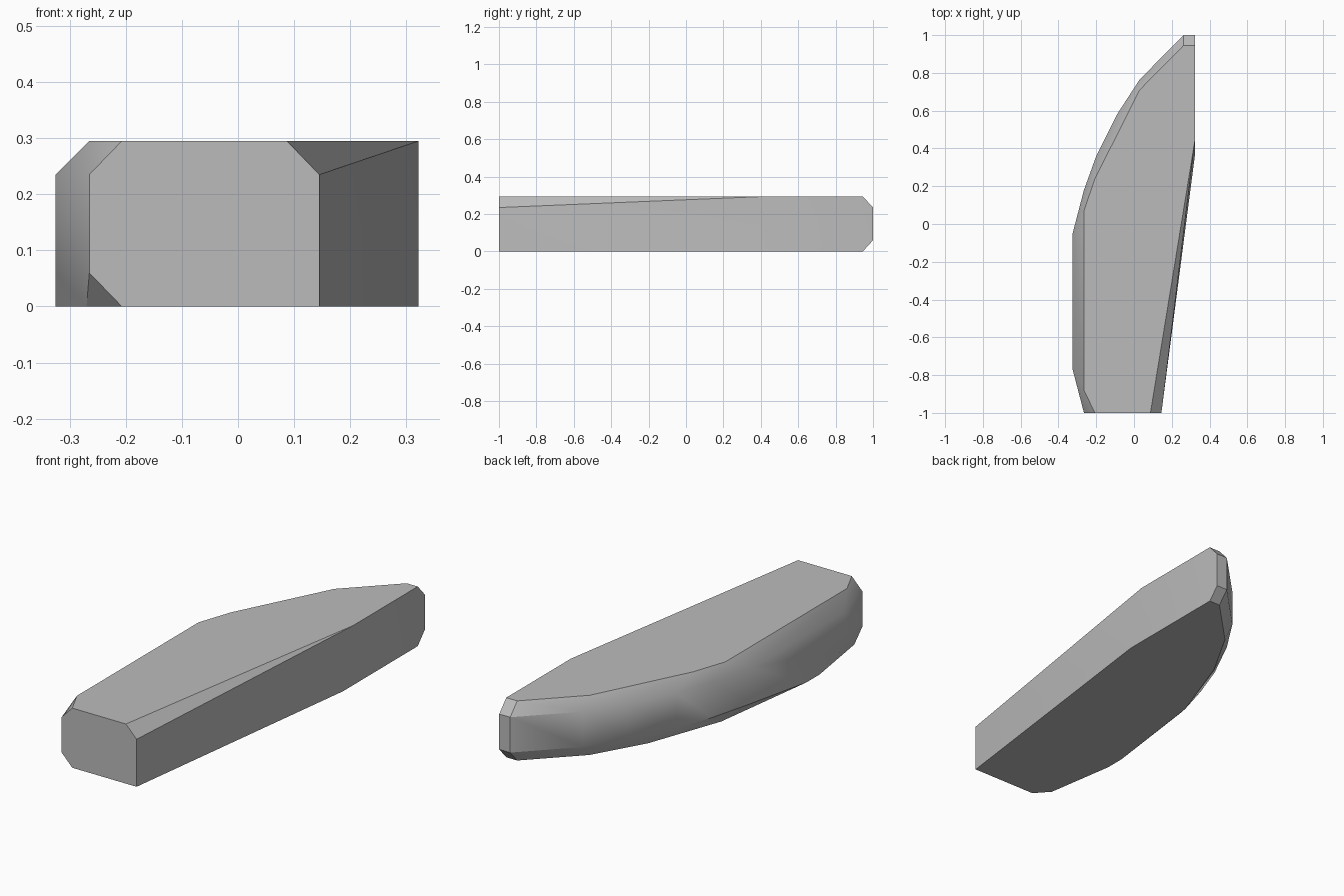
import bpy, bmesh, math

cube = bpy.data.objects.get("Cube")
if cube:
    bpy.data.objects.remove(cube, do_unlink=True)

# Stone grey material
stone = bpy.data.materials.new("stone_grey")
stone.use_nodes = True
grey = (0.5, 0.5, 0.5, 1)
stone.diffuse_color = grey
stone.node_tree.nodes["Principled BSDF"].inputs["Base Color"].default_value = grey

# Outlines of the slab: chamfered top, full-width waist, chamfered underside
top = [(-.207, -1), (-.265, -.88), (-.265, .07), (-.207, .24), (.03, .71),
       (.262, .945), (.322, .945), (.322, .44), (.087, -1)]
waist = [(-.265, -1), (-.325, -.77), (-.325, -.05), (-.265, .18), (-.2, .36),
         (-.09, .58), (.03, .765), (.262, 1), (.322, 1), (.145, -1)]
base = [(-.207, -1), (-.27, -.93), (-.325, -.58), (-.325, -.48), (-.25, .08),
        (-.115, .455), (.03, .71), (.262, .945), (.322, .945), (.322, .36), (.145, -1)]
levels = [(top, .295), (waist, .235), (waist[:-1], .06), (base, 0)]

# Wrap the stacked outlines in one faceted convex body
bm = bmesh.new()
for outline, z in levels:
    for x, y in outline:
        bm.verts.new((x, y, z))
bmesh.ops.convex_hull(bm, input=bm.verts[:])
bmesh.ops.delete(bm, geom=[v for v in bm.verts if not v.link_faces], context='VERTS')
bmesh.ops.dissolve_limit(bm, angle_limit=math.radians(1), verts=bm.verts[:], edges=bm.edges[:])
bmesh.ops.recalc_face_normals(bm, faces=bm.faces[:])

mesh = bpy.data.meshes.new("stone_slab")
bm.to_mesh(mesh)
bm.free()
slab = bpy.data.objects.new("stone_slab", mesh)
bpy.context.collection.objects.link(slab)
mesh.materials.append(stone)

# Soft curved flank, crisp chamfers
bpy.ops.object.select_all(action='DESELECT')
slab.select_set(True)
bpy.context.view_layer.objects.active = slab
bpy.ops.object.shade_smooth_by_angle(angle=math.radians(30))
